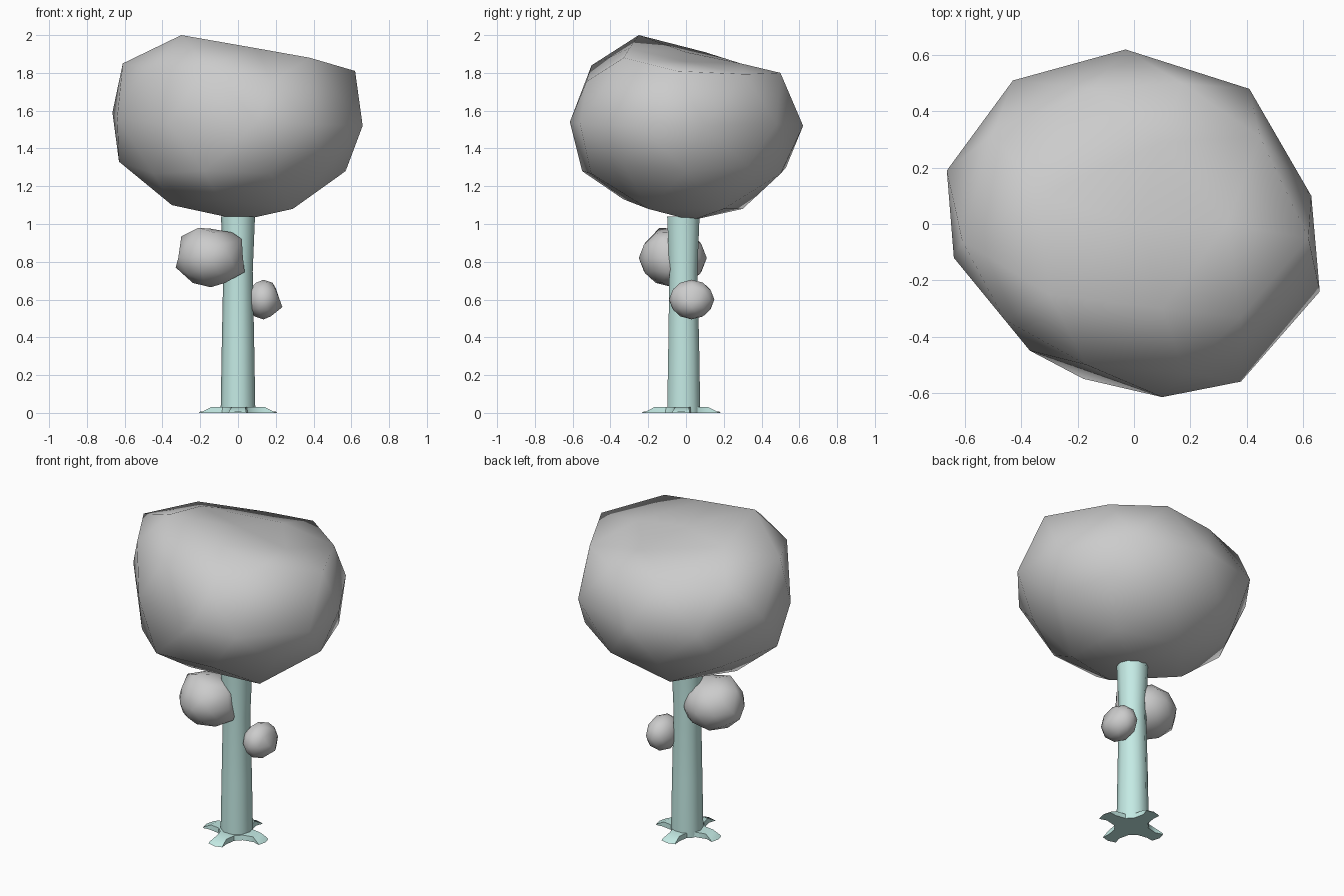
import bpy, bmesh
from math import cos, sin, pi, radians
from mathutils import Vector

if "Cube" in bpy.data.objects:
    bpy.data.objects.remove(bpy.data.objects["Cube"])


def finish(bm, name, mat=None, angle=180):
    bmesh.ops.recalc_face_normals(bm, faces=bm.faces)
    me = bpy.data.meshes.new(name)
    bm.to_mesh(me)
    bm.free()
    ob = bpy.data.objects.new(name, me)
    bpy.context.collection.objects.link(ob)
    if mat:
        me.materials.append(mat)
    bpy.ops.object.select_all(action='DESELECT')
    bpy.context.view_layer.objects.active = ob
    ob.select_set(True)
    bpy.ops.object.shade_smooth_by_angle(angle=radians(angle))
    return ob


def leaf_blob(name, centre, radii, pulls):
    """Low-poly ball whose nearest vertices are pulled to the given points."""
    bm = bmesh.new()
    bmesh.ops.create_icosphere(bm, subdivisions=2, radius=1)
    for v in bm.verts:
        v.co = Vector(c + r * k for c, r, k in zip(centre, radii, v.co))
    free = list(bm.verts)
    moves = []
    for p in map(Vector, pulls):
        v = min(free, key=lambda q: (q.co - p).length)
        free.remove(v)
        moves.append((v, p))
    for v, p in moves:
        v.co = p
    return finish(bm, name)


bark = bpy.data.materials.new("bark")
bark.diffuse_color = (0.553, 0.827, 0.78, 1)
bark.use_nodes = True
bark.node_tree.nodes["Principled BSDF"].inputs["Base Color"].default_value = bark.diffuse_color

# crown: widest ring, then the lopsided top, then the underside
rim = [(.63, .10, 1.52), (.41, .48, 1.53), (-.03, .62, 1.52), (-.43, .51, 1.54),
       (-.665, .19, 1.59), (-.64, -.12, 1.56), (-.37, -.45, 1.53),
       (.10, -.615, 1.54), (.38, -.56, 1.53), (.66, -.24, 1.52)]
top = [(.02, 0, 1.91), (-.30, -.25, 2.0), (.10, -.30, 1.93), (.33, 0, 1.86),
       (.10, .29, 1.85), (-.33, .10, 1.91), (.62, -.05, 1.81), (.17, .5, 1.80),
       (-.15, .48, 1.78), (-.5, .32, 1.81), (-.61, -.06, 1.85),
       (-.46, -.34, 1.82), (-.17, -.5, 1.84), (.38, -.33, 1.88)]
under = [(-.63, 0, 1.33), (.57, 0, 1.28), (-.18, -.55, 1.28), (-.18, .53, 1.30),
         (.29, .2, 1.08), (-.10, .3, 1.08), (-.35, 0, 1.10), (-.1, -.33, 1.13),
         (.29, -.2, 1.08), (.02, .03, 1.02)]
leaf_blob("crown", (0, 0, 1.53), (.65, .62, .5), rim + top + under)

# small leaf clumps on the trunk
leaf_blob("left_leaf_clump", (-.145, -.07, .82), (.18, .18, .155),
          [(-.30, -.07, .935), (-.03, -.1, .955), (.02, -.13, .92),
           (.035, -.1, .745), (-.33, -.06, .77), (-.21, -.14, .98)])
leaf_blob("right_leaf_clump", (.135, .03, .6), (.09, .12, .105),
          [(.235, .03, .56), (.20, .04, .66)])

# trunk: stacked rings (height, radius, y offset)
bm = bmesh.new()
SIDES = 10
rings = []
for z, r, y in [(0, .092, -.012), (.35, .086, -.012), (.75, .078, -.014), (1.04, .09, -.014)]:
    rings.append([bm.verts.new((r * cos(2 * pi * i / SIDES), y + r * sin(2 * pi * i / SIDES), z))
                  for i in range(SIDES)])
for a, b in zip(rings, rings[1:]):
    for i in range(SIDES):
        j = (i + 1) % SIDES
        bm.faces.new((a[i], a[j], b[j], b[i]))
bm.faces.new(rings[0])
bm.faces.new(rings[-1])
finish(bm, "trunk", bark, 40)

# roots: flat four-armed star, sloping down to the tips
bm = bmesh.new()
arm = [(.085, -.05), (.15, -.035), (.195, -.05), (.208, 0), (.195, .045), (.15, .04), (.085, .05)]
lower, upper = [], []
for k in range(4):
    a = k * pi / 2
    for u, w in arm:
        x, y = u * cos(a) - w * sin(a), u * sin(a) + w * cos(a) - .025
        lower.append(bm.verts.new((x, y, 0)))
        upper.append(bm.verts.new((x * .96, y * .96, .03 if u < .18 else .008)))
n = len(lower)
for i in range(n):
    j = (i + 1) % n
    bm.faces.new((lower[i], lower[j], upper[j], upper[i]))
bm.faces.new(lower)
m = len(arm)
hub = []
for k in range(4):
    s = upper[k * m:(k + 1) * m]
    bm.faces.new((s[0], s[1], s[5], s[6]))
    bm.faces.new(s[1:6])
    hub += [s[0], s[6]]
bm.faces.new(hub)
finish(bm, "roots", bark, 35)
